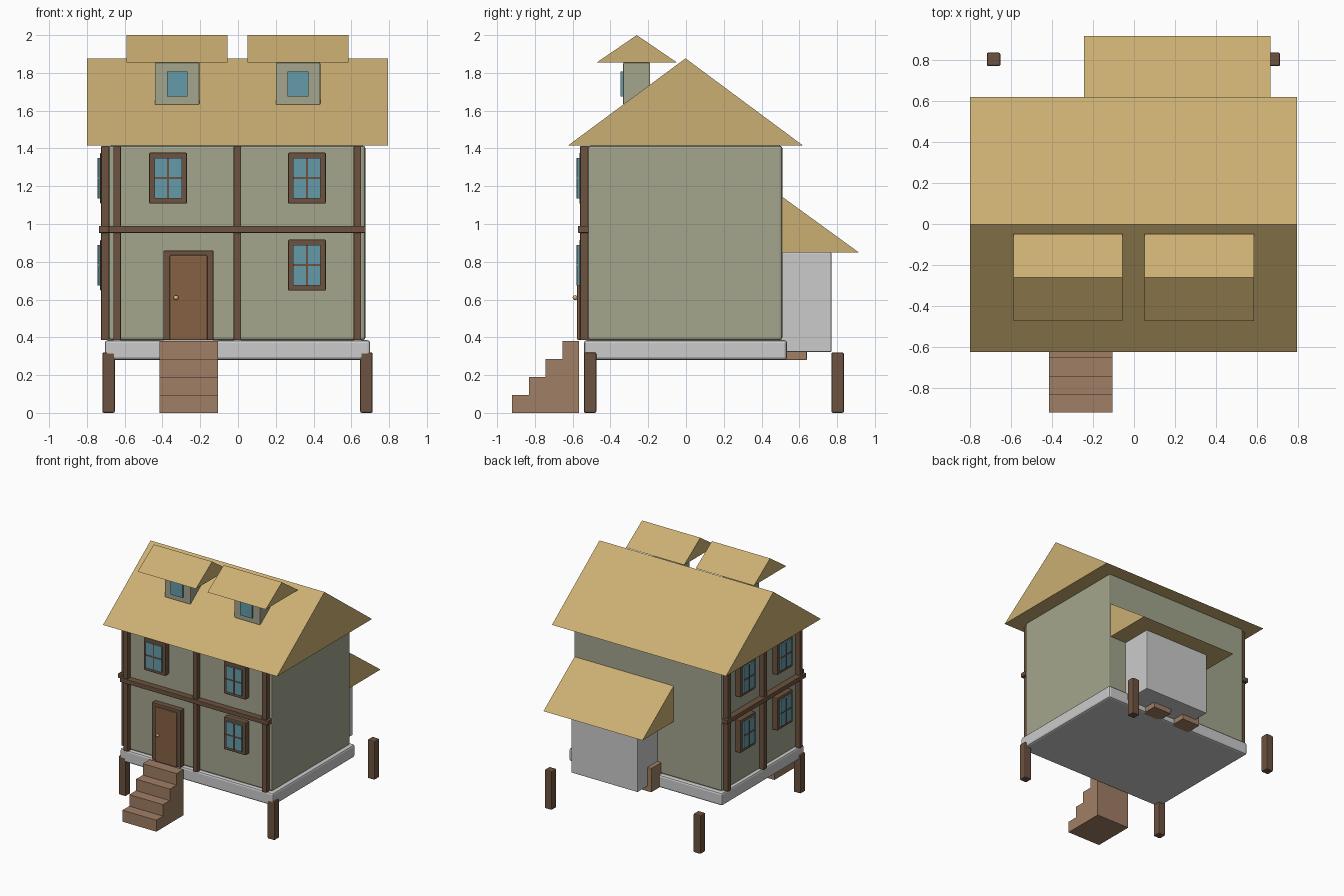
import bpy, bmesh

if "Cube" in bpy.data.objects:
    bpy.data.objects.remove(bpy.data.objects["Cube"])


def material(name, r, g, b):
    m = bpy.data.materials.new(name)
    m.diffuse_color = (r, g, b, 1)
    m.use_nodes = True
    m.node_tree.nodes["Principled BSDF"].inputs["Base Color"].default_value = m.diffuse_color
    return m


WALL = material("plaster", 0.37, 0.38, 0.27)
ROOF = material("thatch", 0.60, 0.43, 0.17)
TIMBER = material("dark_timber", 0.15, 0.085, 0.05)
PLANK = material("plank", 0.35, 0.21, 0.13)
DOOR = material("door_wood", 0.24, 0.12, 0.06)
GLASS = material("glass", 0.13, 0.33, 0.40)
BRASS = material("brass", 0.70, 0.45, 0.18)


def finish(name, bm, mat):
    bmesh.ops.recalc_face_normals(bm, faces=bm.faces)
    me = bpy.data.meshes.new(name)
    bm.to_mesh(me)
    bm.free()
    ob = bpy.data.objects.new(name, me)
    bpy.context.collection.objects.link(ob)
    if mat:
        me.materials.append(mat)
    return ob


def box(name, xr, yr, zr, mat=None, bevel=0):
    """Box from ranges along each axis, with optional rounded edges."""
    bm = bmesh.new()
    bmesh.ops.create_cube(bm, size=1)
    for v in bm.verts:
        for i, r in enumerate((xr, yr, zr)):
            v.co[i] = r[0] if v.co[i] < 0 else r[1]
    ob = finish(name, bm, mat)
    if bevel:
        mod = ob.modifiers.new("rounded_edges", "BEVEL")
        mod.width, mod.segments = bevel, 2
    return ob


def gable(name, xr, yr, zr):
    """Solid gable roof with its ridge along x."""
    bm = bmesh.new()
    profile = [(yr[0], zr[0]), (yr[1], zr[0]), (sum(yr) / 2, zr[1])]
    a, b = [[bm.verts.new((x, y, z)) for y, z in profile] for x in xr]
    bm.faces.new(a)
    bm.faces.new(b)
    for i in range(3):
        j = (i + 1) % 3
        bm.faces.new((a[i], a[j], b[j], b[i]))
    return finish(name, bm, ROOF)


def on_wall(side, name, ur, depth, zr, mat, bevel=0):
    """Box fixed to the front or left wall: u runs along it, depth sticks out."""
    if side == "front":
        return box(name, ur, (-0.52 - depth, -0.515), zr, mat, bevel)
    return box(name, (-0.685 - depth, -0.68), ur, zr, mat, bevel)


def window(side, name, u, z):
    on_wall(side, name + "_frame", (u - 0.1, u + 0.1), 0.045, (z - 0.135, z + 0.135), TIMBER, 0.006)
    on_wall(side, name + "_glass", (u - 0.073, u + 0.073), 0.057, (z - 0.107, z + 0.107), GLASS)
    on_wall(side, name + "_upright_bar", (u - 0.005, u + 0.005), 0.06, (z - 0.107, z + 0.107), TIMBER)
    on_wall(side, name + "_cross_bar", (u - 0.073, u + 0.073), 0.06, (z - 0.005, z + 0.005), TIMBER)


# Base slab, walls and main roof
box("base_slab", (-0.705, 0.70), (-0.54, 0.535), (0.28, 0.385), None, 0.015)
box("main_walls", (-0.685, 0.675), (-0.52, 0.51), (0.385, 1.415), WALL, 0.015)
gable("main_roof", (-0.80, 0.795), (-0.625, 0.62), (1.415, 1.877))

# Stilts
for x, side in ((-0.685, "left"), (0.68, "right")):
    for y, end in ((-0.508, "front"), (0.803, "back")):
        box(f"{end}_{side}_stilt", (x - 0.033, x + 0.033), (y - 0.033, y + 0.033),
            (0, 0.32), TIMBER, 0.008)

# Timber framing and windows on the front and left walls
for side, posts in (("front", (-0.64, -0.003, 0.632)), ("left", (-0.475, -0.005, 0.465))):
    for i, u in enumerate(posts):
        on_wall(side, f"{side}_post_{i + 1}", (u - 0.02, u + 0.02), 0.04, (0.385, 1.413), TIMBER, 0.004)
    ends = (-0.685, 0.675) if side == "front" else (-0.52, 0.51)
    on_wall(side, side + "_beam", ends, 0.052, (0.953, 0.99), TIMBER, 0.004)
for name, side, u, z in (("front_upper_left_window", "front", -0.37, 1.243),
                         ("front_upper_right_window", "front", 0.365, 1.243),
                         ("front_lower_right_window", "front", 0.365, 0.782),
                         ("side_upper_front_window", "left", -0.255, 1.243),
                         ("side_upper_back_window", "left", 0.23, 1.243),
                         ("side_lower_front_window", "left", -0.255, 0.782),
                         ("side_lower_back_window", "left", 0.23, 0.782)):
    window(side, name, u, z)

# Front door with knob
on_wall("front", "door_frame", (-0.395, -0.13), 0.045, (0.385, 0.86), TIMBER, 0.006)
on_wall("front", "door_panel", (-0.362, -0.162), 0.056, (0.385, 0.835), DOOR, 0.006)
bm = bmesh.new()
bmesh.ops.create_uvsphere(bm, u_segments=12, v_segments=8, radius=0.013)
bmesh.ops.translate(bm, verts=bm.verts, vec=(-0.328, -0.587, 0.61))
knob = finish("door_knob", bm, BRASS)
for p in knob.data.polygons:
    p.use_smooth = True

# Front steps
for i in range(4):
    y = -0.92 + i * 0.0885
    box(f"front_step_{i + 1}", (-0.415, -0.105), (y, y + 0.0885), (0, 0.095 * (i + 1)), PLANK)

# Dormers
for cx, side in ((-0.322, "left"), (0.318, "right")):
    box(side + "_dormer_walls", (cx - 0.118, cx + 0.118), (-0.333, -0.19), (1.63, 1.855), WALL, 0.006)
    box(side + "_dormer_glass", (cx - 0.055, cx + 0.055), (-0.348, -0.33), (1.675, 1.808), GLASS)
    gable(side + "_dormer_roof", (cx - 0.267, cx + 0.267), (-0.473, -0.048), (1.855, 2.0))

# Back annex with its roof and supports
box("annex_walls", (-0.095, 0.515), (0.40, 0.77), (0.322, 0.85), None, 0.006)
gable("annex_roof", (-0.243, 0.665), (0.10, 0.917), (0.848, 1.145))
for x, name in ((-0.13, "left"), (0.16, "right")):
    box(f"annex_{name}_support", (x, x + 0.17), (0.50, 0.64), (0.28, 0.48), PLANK, 0.004)
